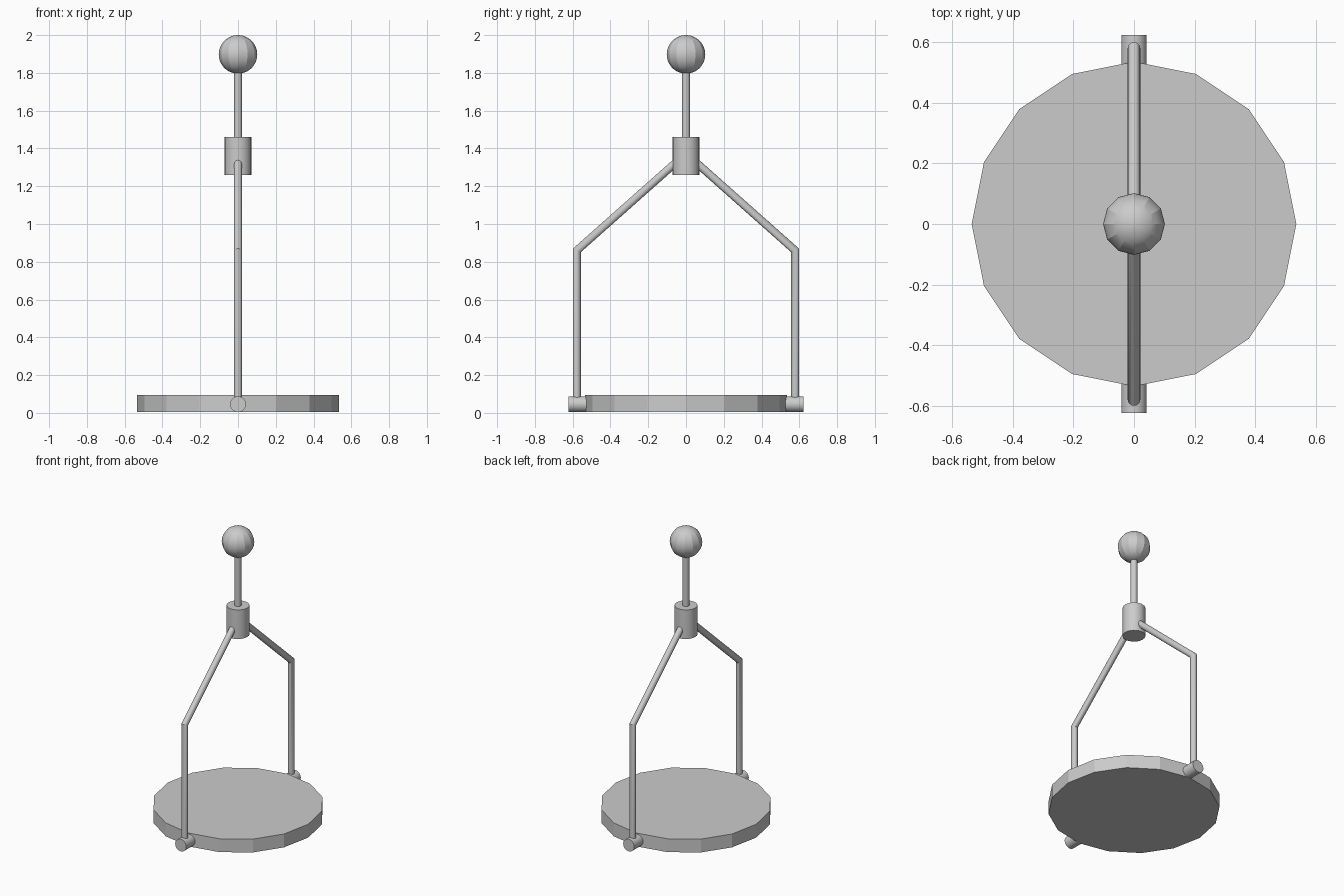
import bpy, bmesh, math
from mathutils import Vector

if "Cube" in bpy.data.objects:
    bpy.data.objects.remove(bpy.data.objects["Cube"])


def smooth(obj, angle):
    bpy.ops.object.select_all(action='DESELECT')
    obj.select_set(True)
    bpy.context.view_layer.objects.active = obj
    bpy.ops.object.shade_smooth_by_angle(angle=math.radians(angle))


def cylinder(name, sides, r, depth, loc, rot=(0, 0, 0)):
    bpy.ops.mesh.primitive_cylinder_add(vertices=sides, radius=r, depth=depth,
                                        location=loc, rotation=rot)
    obj = bpy.context.object
    obj.name = name
    return obj


def bent_rod(name, path, r, sides=16):
    # tube in the y-z plane with mitred corners
    pts = [Vector(p) for p in path]
    side = Vector((1, 0, 0))
    bm = bmesh.new()
    rings = []
    for i, p in enumerate(pts):
        d0 = (p - pts[i - 1]).normalized() if i > 0 else (pts[1] - p).normalized()
        d1 = (pts[i + 1] - p).normalized() if i < len(pts) - 1 else d0
        t = (d0 + d1).normalized()
        across = t.cross(side) / t.dot(d0)
        ring = []
        for k in range(sides):
            a = 2 * math.pi * k / sides
            ring.append(bm.verts.new(p + r * (side * math.cos(a) + across * math.sin(a))))
        rings.append(ring)
    for a, b in zip(rings, rings[1:]):
        for k in range(sides):
            n = (k + 1) % sides
            bm.faces.new((a[k], a[n], b[n], b[k]))
    bm.faces.new(rings[0])
    bm.faces.new(rings[-1])
    bmesh.ops.recalc_face_normals(bm, faces=bm.faces)
    mesh = bpy.data.meshes.new(name)
    bm.to_mesh(mesh)
    bm.free()
    obj = bpy.data.objects.new(name, mesh)
    bpy.context.collection.objects.link(obj)
    smooth(obj, 30)


# flat faceted tray
cylinder("tray", 16, 0.535, 0.092, (0, 0, 0.05), (0, 0, math.pi / 2))

# pivot pegs and hanger arms on both sides
for s, label in ((-1, "front"), (1, "back")):
    peg = cylinder(label + "_peg", 24, 0.042, 0.125, (0, s * 0.5605, 0.046),
                   (math.pi / 2, 0, 0))
    smooth(peg, 30)
    bent_rod(label + "_arm",
             [(0, s * 0.578, 0.06), (0, s * 0.578, 0.86), (0, s * 0.045, 1.333)], 0.021)

# hub and stem
smooth(cylinder("hub", 24, 0.071, 0.2, (0, 0, 1.36)), 30)
smooth(cylinder("stem", 16, 0.021, 0.4, (0, 0, 1.63)), 30)

# ball on top
bpy.ops.mesh.primitive_uv_sphere_add(segments=12, ring_count=24, radius=0.102,
                                     location=(0, 0, 1.898))
ball = bpy.context.object
ball.name = "ball"
smooth(ball, 20)
